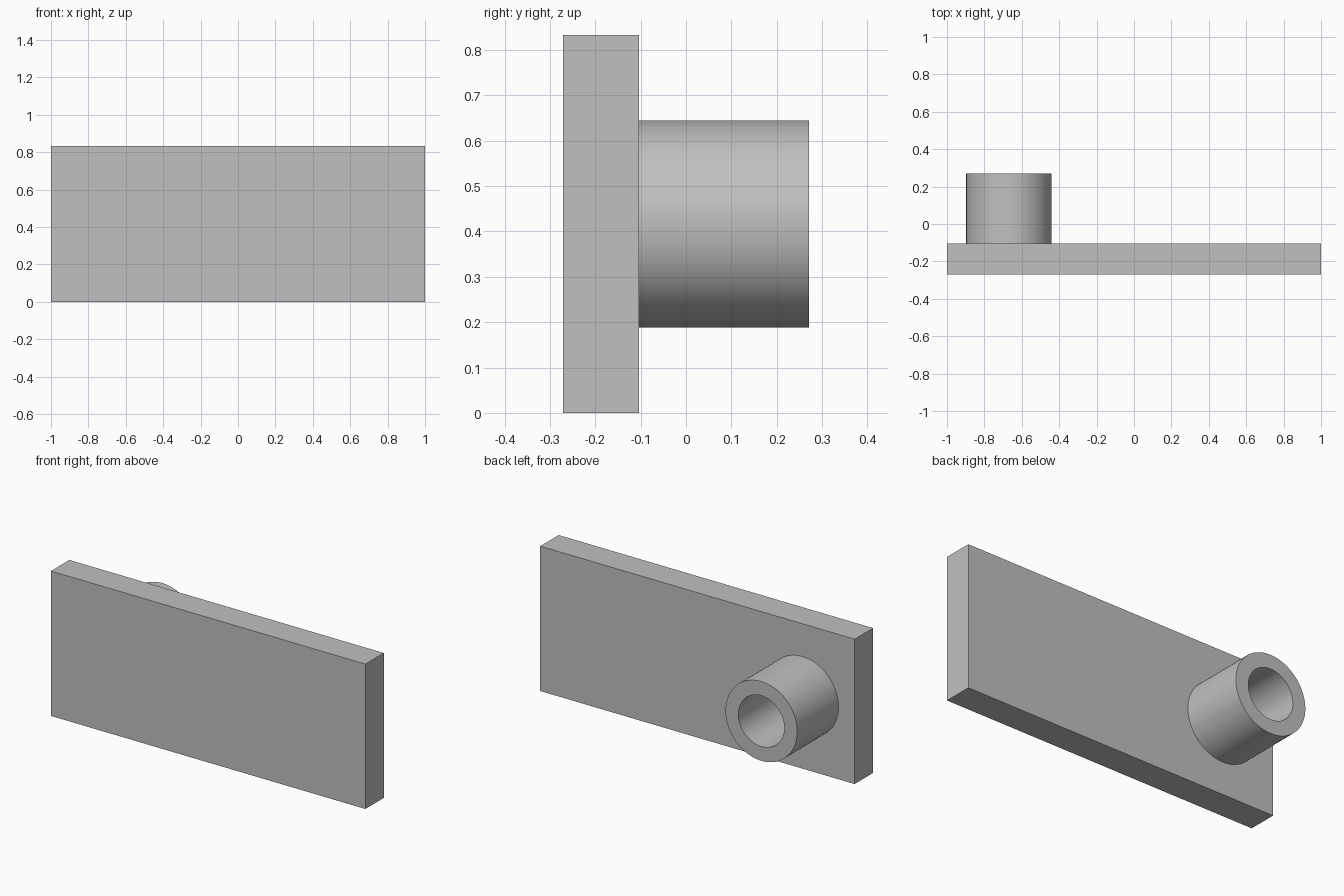
import bpy, bmesh, math
from mathutils import Matrix, Vector

cube = bpy.data.objects.get("Cube")
if cube:
    bpy.data.objects.remove(cube, do_unlink=True)

# Single grey material
grey = bpy.data.materials.new("plain_grey")
grey.use_nodes = True
colour = (0.53, 0.53, 0.53, 1)
grey.diffuse_color = colour
grey.node_tree.nodes["Principled BSDF"].inputs["Base Color"].default_value = colour

FRONT, FACE, END = -0.271, -0.104, 0.271   # plate front, plate back, tube end
HEIGHT = 0.833


def add_object(name, bm):
    bmesh.ops.recalc_face_normals(bm, faces=bm.faces)
    mesh = bpy.data.meshes.new(name)
    bm.to_mesh(mesh)
    bm.free()
    mesh.materials.append(grey)
    obj = bpy.data.objects.new(name, mesh)
    bpy.context.collection.objects.link(obj)
    return obj


# Flat rectangular plate
bm = bmesh.new()
bmesh.ops.create_cube(bm, size=1, matrix=Matrix.Translation((0, (FRONT + FACE) / 2, HEIGHT / 2))
                      @ Matrix.Diagonal((2, FACE - FRONT, HEIGHT, 1)))
add_object("plate", bm)

# Hollow tube on the back: a ring profile spun around the y axis
bm = bmesh.new()
centre = Vector((-0.669, 0, HEIGHT / 2))
outer, inner = 0.228, 0.146
profile = [(outer, FACE), (outer, END), (inner, END), (inner, FACE)]
verts = [bm.verts.new(centre + Vector((r, y, 0))) for r, y in profile]
edges = [bm.edges.new(pair) for pair in zip(verts, verts[1:])]
bmesh.ops.spin(bm, geom=verts + edges, cent=centre, axis=(0, 1, 0),
               angle=math.tau, steps=96, use_merge=True)
bmesh.ops.remove_doubles(bm, verts=bm.verts, dist=0.0001)
tube = add_object("tube", bm)

# The base is open against the plate, so orient its normals explicitly
bm = bmesh.new()
bm.from_mesh(tube.data)
for face in bm.faces:
    mid = face.calc_center_median() - centre
    radial = Vector((mid.x, 0, mid.z))
    if abs(face.normal.y) > 0.5:
        wanted = Vector((0, 1, 0))
    else:
        wanted = radial if radial.length > (outer + inner) / 2 else -radial
    if face.normal.dot(wanted) < 0:
        face.normal_flip()
bm.to_mesh(tube.data)
bm.free()

bpy.ops.object.select_all(action="DESELECT")
tube.select_set(True)
bpy.context.view_layer.objects.active = tube
bpy.ops.object.shade_smooth_by_angle(angle=math.radians(30))
